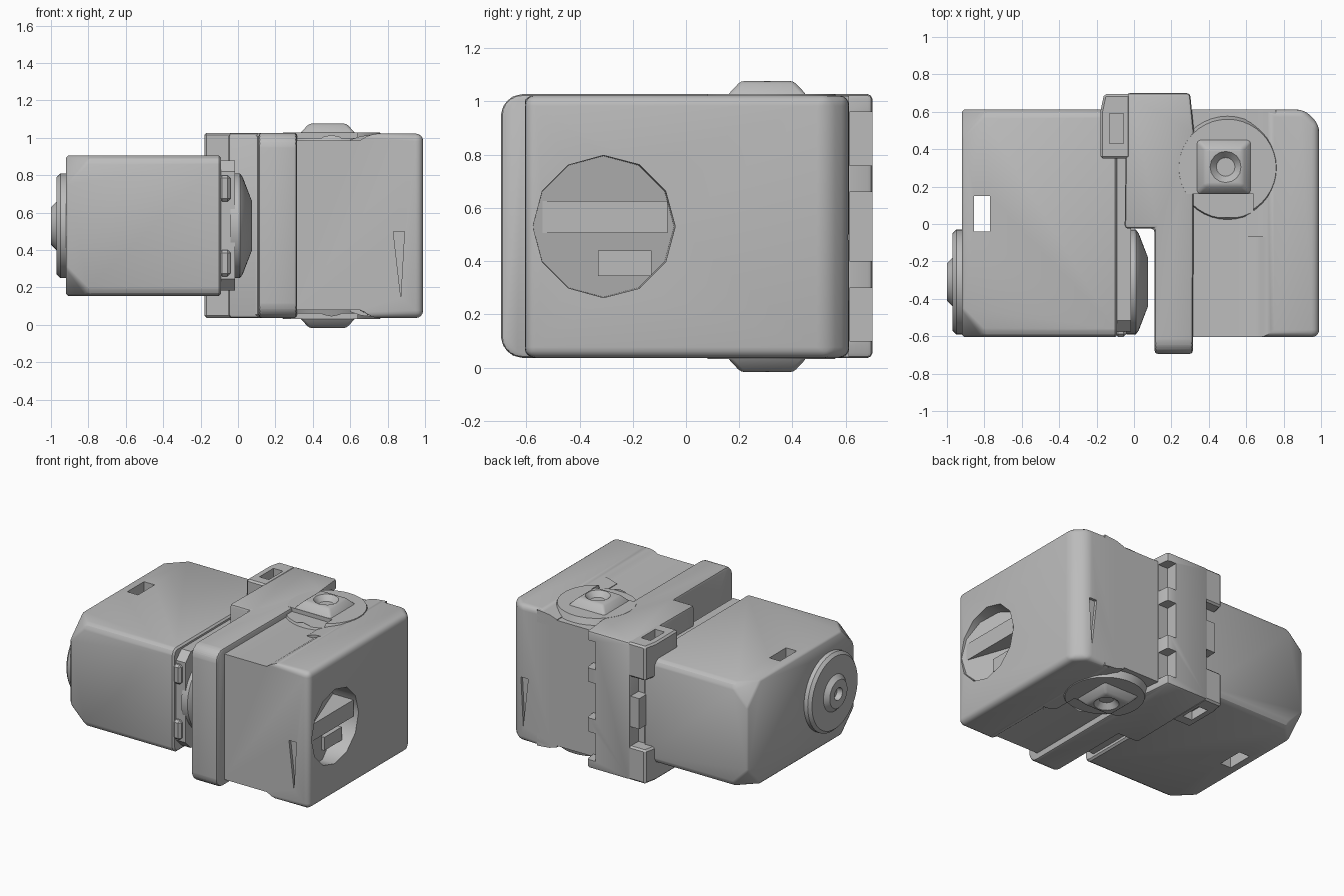
import bpy, bmesh, math
from mathutils import Matrix, Vector

old = bpy.data.objects.get("Cube")
if old:
    bpy.data.objects.remove(old, do_unlink=True)

GREY = (0.5, 0.5, 0.5, 1)
grey = bpy.data.materials.new("grey metal")
grey.use_nodes = True
grey.diffuse_color = GREY
grey.node_tree.nodes["Principled BSDF"].inputs["Base Color"].default_value = GREY

MID_Y, MID_Z = -0.31, 0.53      # axis of the round side caps


def finish(name, bm):
    bmesh.ops.recalc_face_normals(bm, faces=bm.faces)
    mesh = bpy.data.meshes.new(name)
    bm.to_mesh(mesh)
    bm.free()
    mesh.materials.append(grey)
    obj = bpy.data.objects.new(name, mesh)
    bpy.context.collection.objects.link(obj)
    return obj


def prism(name, points, lo, hi, axis="Z"):
    """Extrude a flat outline; Z uses (x, y) points and Y uses (x, z) points."""
    bm = bmesh.new()
    place = (lambda p, d: (p[0], p[1], d)) if axis == "Z" else (lambda p, d: (p[0], d, p[1]))
    low = [bm.verts.new(place(p, lo)) for p in points]
    high = [bm.verts.new(place(p, hi)) for p in points]
    bm.faces.new(low)
    bm.faces.new(high)
    for i in range(len(points)):
        j = (i + 1) % len(points)
        bm.faces.new((low[i], low[j], high[j], high[i]))
    return finish(name, bm)


def block(name, x, y, z):
    return prism(name, [(x[0], y[0]), (x[1], y[0]), (x[1], y[1]), (x[0], y[1])], *z)


def lathe_x(name, profile, y=MID_Y, z=MID_Z, sides=48):
    """Closed turned shape along x from (x, radius) pairs."""
    bm = bmesh.new()
    rings = []
    for x, r in profile:
        turn = [2 * math.pi * i / sides for i in range(sides)]
        rings.append([bm.verts.new((x, y + r * math.cos(a), z + r * math.sin(a))) for a in turn])
    for a, b in zip(rings, rings[1:]):
        for i in range(sides):
            j = (i + 1) % sides
            bm.faces.new((a[i], a[j], b[j], b[i]))
    bm.faces.new(rings[0])
    bm.faces.new(rings[-1])
    return finish(name, bm)


def apply(obj, mod):
    bpy.ops.object.select_all(action="DESELECT")
    bpy.context.view_layer.objects.active = obj
    obj.select_set(True)
    bpy.ops.object.modifier_apply(modifier=mod.name)


def cut(obj, *cutters):
    for cutter in cutters:
        mod = obj.modifiers.new("cut", "BOOLEAN")
        mod.object, mod.operation, mod.solver = cutter, "DIFFERENCE", "EXACT"
        apply(obj, mod)
        bpy.data.objects.remove(cutter, do_unlink=True)


def bevel(obj, width, segments=3, pick=None):
    """Round the edges that pick(start, end) accepts, or all of them."""
    bm = bmesh.new()
    bm.from_mesh(obj.data)
    edges = [e for e in bm.edges if e.calc_face_angle(0) > 0.3
             and (pick is None or pick(e.verts[0].co, e.verts[1].co))]
    bmesh.ops.bevel(bm, geom=edges, offset=width, segments=segments, profile=0.5, affect="EDGES")
    bm.to_mesh(obj.data)
    bm.free()


def clip(obj, point, normal):
    """Slice a corner off and cap the hole."""
    bm = bmesh.new()
    bm.from_mesh(obj.data)
    res = bmesh.ops.bisect_plane(bm, geom=bm.verts[:] + bm.edges[:] + bm.faces[:],
                                 plane_co=point, plane_no=normal, clear_outer=True)
    rim = [e for e in res["geom_cut"] if isinstance(e, bmesh.types.BMEdge)]
    bmesh.ops.contextual_create(bm, geom=rim)
    bm.to_mesh(obj.data)
    bm.free()


# Small gear box with clipped corners and a slot right through it
motor_box = block("motor_box", (-0.92, -0.09), (-0.605, 0.612), (0.155, 0.905))
bevel(motor_box, 0.045, 3, lambda a, b: abs(a.x - b.x) > 0.5)
for sy, y in ((-1, -0.605), (1, 0.612)):
    for sz, z in ((-1, 0.155), (1, 0.905)):
        n = Vector((-1, sy, sz))
        clip(motor_box, Vector((-0.92, y, z)) - n * 0.05, n)
bevel(motor_box, 0.012, 1)
cut(motor_box, block("slot_cutter", (-0.855, -0.77), (-0.04, 0.15), (0, 1.1)))

# Narrower neck joining the box to the flange
neck = block("motor_neck", (-0.12, -0.015), (-0.575, 0.6), (0.185, 0.88))
bevel(neck, 0.06, 1, lambda a, b: abs(a.x - b.x) > 0.05)
for z in (0.33, 0.73):
    rib = block("neck_rib", (-0.1, -0.04), (-0.603, -0.4), (z - 0.07, z + 0.07))
    bevel(rib, 0.015, 1)

# Round caps on both ends of the small box
lathe_x("outer_cap", [(-0.9, 0.28), (-0.95, 0.28), (-0.97, 0.26), (-0.97, 0.13),
                      (-1.0, 0.1), (-1.0, 0.045), (-0.96, 0.04)])
lathe_x("inner_cap", [(-0.04, 0.28), (0.01, 0.28), (0.025, 0.26), (0.075, 0.13), (0.075, 0.02)])

# L-shaped flange between the two boxes
flange = prism("flange", [(0.11, -0.695), (0.315, -0.695), (0.32, 0.5), (0.30, 0.7),
                          (-0.04, 0.7), (-0.05, -0.025), (0.11, -0.025)], 0.037, 1.027)
bevel(flange, 0.08, 5, lambda a, b: max(a.y, b.y) < -0.6 and abs(a.x - b.x) > 0.1)
bevel(flange, 0.018, 2)
cut(flange, *[block("notch_cutter", (0.23, 0.4), (0.615, 0.8), span)
              for span in ((0.1, 0.3), (0.4, 0.66), (0.76, 0.96))])

# Corner lugs on the back of the flange, with a lower step
for side, (low, high, step) in {"lower": (0.037, 0.28, (0.0, 0.1)),
                                "upper": (0.78, 1.027, (0.96, 1.1))}.items():
    lug = prism(side + "_lug", [(-0.18, 0.35), (-0.02, 0.35), (-0.02, 0.695),
                                (-0.16, 0.695), (-0.18, 0.6)], low, high)
    bevel(lug, 0.012, 1)
    cut(lug, block("lug_cutter", (-0.13, -0.055), (0.43, 0.59), step))
block("middle_lug", (-0.11, -0.03), (0.5, 0.69), (0.42, 0.64))

# Large housing, a little lower next to the flange
housing = prism("housing", [(0.3, 0.08), (0.65, 0.08), (0.71, 0.037), (0.99, 0.037),
                            (0.99, 1.023), (0.71, 1.023), (0.65, 0.985), (0.3, 0.985)],
                -0.605, 0.612, "Y")
bevel(housing, 0.08, 1, lambda a, b: min(a.x, b.x) > 0.9 and min(a.y, b.y) > 0.6
      and abs(a.z - b.z) > 0.5)
bevel(housing, 0.04, 4, lambda a, b: min(a.x, b.x) > 0.68)

# Sloping round pocket on the outer side
pocket = lathe_x("pocket_cutter", [(0.89, 0.265), (1.3, 0.275)], sides=12)
shear = Matrix.Identity(4)
shear[0][1], shear[0][3] = -0.35, 0.35 * MID_Y
pocket.data.transform(shear)
cut(housing, pocket)
block("pocket_bar", (0.78, 0.97), (-0.58, -0.07), (0.505, 0.625))
block("pocket_step", (0.78, 0.92), (-0.33, -0.13), (0.345, 0.44))

# Thin tapered slits in the front and back of the housing
for y in (-0.605, 0.612):
    cut(housing, prism("slit_cutter", [(0.83, 0.5), (0.89, 0.5), (0.87, 0.15)],
                       y - 0.02, y + 0.02, "Y"))

# Low round pads and hollow square bosses, mirrored top and bottom
for name, flip in (("top", 1), ("bottom", -1)):
    def turned(label, r1, r2, z1, z2, sides, angle=0.0, centre=(0.5, 0.3)):
        bm = bmesh.new()
        m = Matrix.Translation((*centre, MID_Z + flip * (z1 + z2) / 2))
        m = m @ Matrix.Scale(flip, 4, (0, 0, 1)) @ Matrix.Rotation(angle, 4, "Z")
        bmesh.ops.create_cone(bm, cap_ends=True, segments=sides, radius1=r1, radius2=r2,
                              depth=z2 - z1, matrix=m)
        return finish(label, bm)
    pad = turned(name + "_pad", 0.29, 0.26, 0.42, 0.498, 40)
    cut(pad, block("pad_cutter", (0.2, 0.64), (0.035, 0.16), 
                   sorted((MID_Z + flip * 0.47, MID_Z + flip * 0.6))))
    boss = turned(name + "_boss", 0.215, 0.14, 0.49, 0.547, 4, math.pi / 4, (0.48, 0.305))
    bevel(boss, 0.015, 2)
    cut(boss, turned("bore_cutter", 0.05, 0.095, 0.51, 0.56, 16, 0, (0.49, 0.305)))
    # Sloping fin beside the pad
    top = MID_Z + flip * 0.49
    prism(name + "_fin", [(0.6, MID_Z + flip * 0.4), (0.76, MID_Z + flip * 0.4),
                          (0.76, top), (0.66, top - flip * 0.01), (0.6, top - flip * 0.03)],
          -0.07, 0.612, "Y")

# Smooth the rounded edges and keep the hard ones
for obj in [o for o in bpy.context.scene.objects if o.type == "MESH"]:
    bpy.ops.object.select_all(action="DESELECT")
    obj.select_set(True)
    bpy.context.view_layer.objects.active = obj
    bpy.ops.object.shade_smooth_by_angle(angle=math.radians(32))
